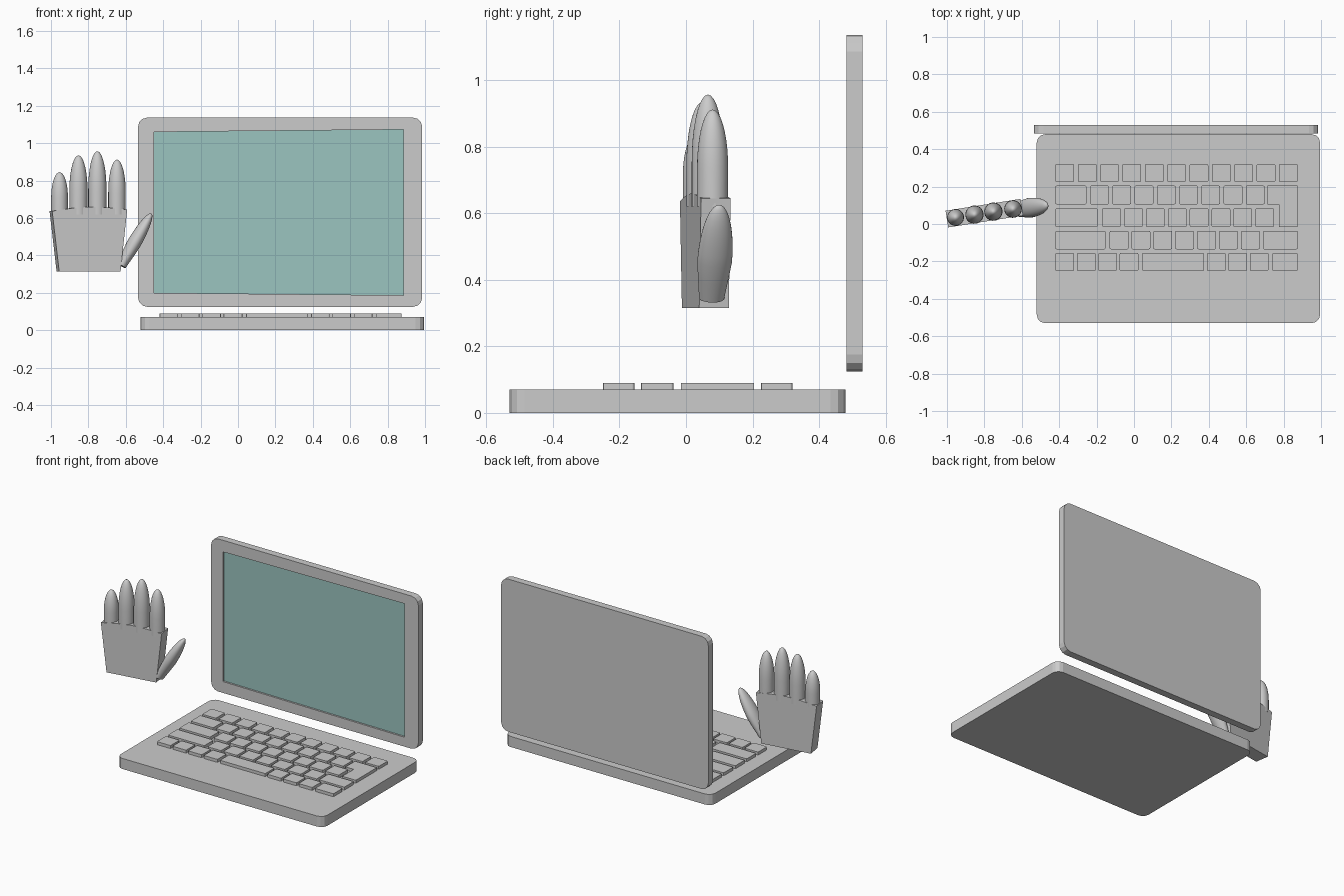
import bpy, bmesh, math
from mathutils import Vector

if "Cube" in bpy.data.objects:
    bpy.data.objects.remove(bpy.data.objects["Cube"])

ANG = math.radians(9)                                   # hand is turned slightly about z
ACROSS = Vector((math.cos(ANG), math.sin(ANG), 0))
NORMAL = Vector((math.sin(ANG), -math.cos(ANG), 0))
Z = Vector((0, 0, 1))


def make(name, bm, smooth=False):
    bmesh.ops.recalc_face_normals(bm, faces=bm.faces)
    me = bpy.data.meshes.new(name)
    bm.to_mesh(me)
    bm.free()
    ob = bpy.data.objects.new(name, me)
    bpy.context.collection.objects.link(ob)
    if smooth:
        bpy.context.view_layer.objects.active = ob
        ob.select_set(True)
        bpy.ops.object.shade_smooth_by_angle(angle=math.radians(40))
        ob.select_set(False)
    return ob


def rounded(x0, y0, x1, y1, r, n=3):
    pts = []
    corners = [(x1 - r, y1 - r), (x0 + r, y1 - r), (x0 + r, y0 + r), (x1 - r, y0 + r)]
    for i, (cx, cy) in enumerate(corners):
        for k in range(n + 1):
            a = math.pi / 2 * (i + k / n)
            pts.append((cx + r * math.cos(a), cy + r * math.sin(a)))
    return pts


def walls(bm, a, b):
    for i in range(len(a)):
        j = (i + 1) % len(a)
        bm.faces.new((a[i], a[j], b[j], b[i]))


def prism(bm, pts, z0, z1):
    lo = [bm.verts.new((x, y, z0)) for x, y in pts]
    hi = [bm.verts.new((x, y, z1)) for x, y in pts]
    walls(bm, lo, hi)
    bm.faces.new(lo)
    bm.faces.new(hi)


# Laptop base
bm = bmesh.new()
prism(bm, rounded(-0.52, -0.53, 0.995, 0.48, 0.045), 0, 0.07)
make("laptop_base", bm)

# Keyboard: rows of keys given as (x0, x1)
def run(start, pitch, count, w=0.1):
    return [(start + i * pitch, start + i * pitch + w) for i in range(count)]


rows = [
    (0.225, 0.32, run(-0.42, 0.1195, 11)),
    (0.105, 0.205, [(-0.42, -0.255)] + run(-0.235, 0.119, 8)),
    (-0.015, 0.083, [(-0.42, -0.195)] + run(-0.17, 0.117, 8)),
    (-0.135, -0.037, [(-0.42, -0.153)] + run(-0.13, 0.117, 7) + [(0.69, 0.875)]),
    (-0.25, -0.155, run(-0.42, 0.1145, 4) + [(0.043, 0.375)] + run(0.39, 0.1145, 3) + [(0.74, 0.875)]),
]
bm = bmesh.new()
for y0, y1, keys in rows:
    for x0, x1 in keys:
        prism(bm, rounded(x0, y0, x1, y1, 0.006, 2), 0.068, 0.09)
# L-shaped return key
prism(bm, [(0.715, 0.205), (0.715, 0.105), (0.775, 0.105), (0.775, -0.015),
           (0.875, -0.015), (0.875, 0.205)], 0.068, 0.09)
make("keyboard_keys", bm)

# Lid: rounded slab with a shallow recess for the display
FRONT, BACK, DEEP = 0.483, 0.53, 0.495
outer = rounded(-0.535, 0.125, 0.985, 1.137, 0.05)
inner = [(-0.45, 0.20), (0.885, 0.187), (0.885, 1.073), (-0.45, 1.06)]
bm = bmesh.new()
of, ob_, nf, nd = [[bm.verts.new((x, y, z)) for x, z in p] for p, y in
                   ((outer, FRONT), (outer, BACK), (inner, FRONT), (inner, DEEP))]
walls(bm, of, ob_)
walls(bm, nf, nd)
bm.faces.new(ob_)
rim = [bm.edges.get((l[i], l[(i + 1) % len(l)])) for l in (of, nf) for i in range(len(l))]
bmesh.ops.triangle_fill(bm, edges=rim, use_beauty=True)
make("screen_lid", bm)

# Display panel
bm = bmesh.new()
bm.faces.new([bm.verts.new((x, DEEP, z)) for x, z in inner])
panel = make("display_panel", bm)
if panel.data.polygons[0].normal.y > 0:
    panel.data.flip_normals()
mat = bpy.data.materials.new("display_teal")
mat.diffuse_color = (0.33, 0.56, 0.53, 1)
mat.use_nodes = True
mat.node_tree.nodes["Principled BSDF"].inputs["Base Color"].default_value = mat.diffuse_color
panel.data.materials.append(mat)

# Palm: tapered plate
mid = Vector((-0.8, 0.058, 0))
profile = [(-0.165, 0.315), (0.167, 0.315), (0.203, 0.645), (0.1, 0.656),
           (0.0, 0.66), (-0.1, 0.652), (-0.203, 0.637)]
bm = bmesh.new()
front, back = [[bm.verts.new(mid + ACROSS * u + Z * z + NORMAL * d) for u, z in profile]
               for d in (0.045, -0.045)]
walls(bm, front, back)
bm.faces.new(front)
bm.faces.new(back)
make("palm", bm)


# Fingers: round shafts with long rounded tips
def finger(name, base, tip, rs, rn, root=1.0, cap=0.6, sides=24):
    axis = tip - base
    side = axis.cross(NORMAL).normalized()
    steps = [(0, root), ((1 - cap) / 2, (1 + root) / 2 + 0.02 * (1 - root))]
    for k in range(9):
        a = math.pi / 2 * k / 9
        steps.append((1 - cap + cap * math.sin(a), math.cos(a)))
    bm = bmesh.new()
    rings = []
    for t, f in steps:
        rings.append([bm.verts.new(base + axis * t + side * (rs * f * math.cos(b)) + NORMAL * (rn * f * math.sin(b)))
                      for b in (2 * math.pi * i / sides for i in range(sides))])
    for a, b in zip(rings, rings[1:]):
        walls(bm, a, b)
    bm.faces.new(rings[0])
    top = bm.verts.new(tip)
    for i in range(sides):
        bm.faces.new((rings[-1][i], rings[-1][(i + 1) % sides], top))
    make(name, bm, True)


for name, x, y, z, r in [("little_finger", -0.954, 0.035, 0.845, 0.045),
                         ("ring_finger", -0.853, 0.050, 0.935, 0.049),
                         ("middle_finger", -0.752, 0.066, 0.957, 0.049),
                         ("index_finger", -0.647, 0.080, 0.912, 0.047)]:
    finger(name, Vector((x, y, 0.62)), Vector((x, y, z)), r, r)
finger("thumb", Vector((-0.625, 0.077, 0.345)), Vector((-0.463, 0.1, 0.625)), 0.037, 0.053, 0.72)
